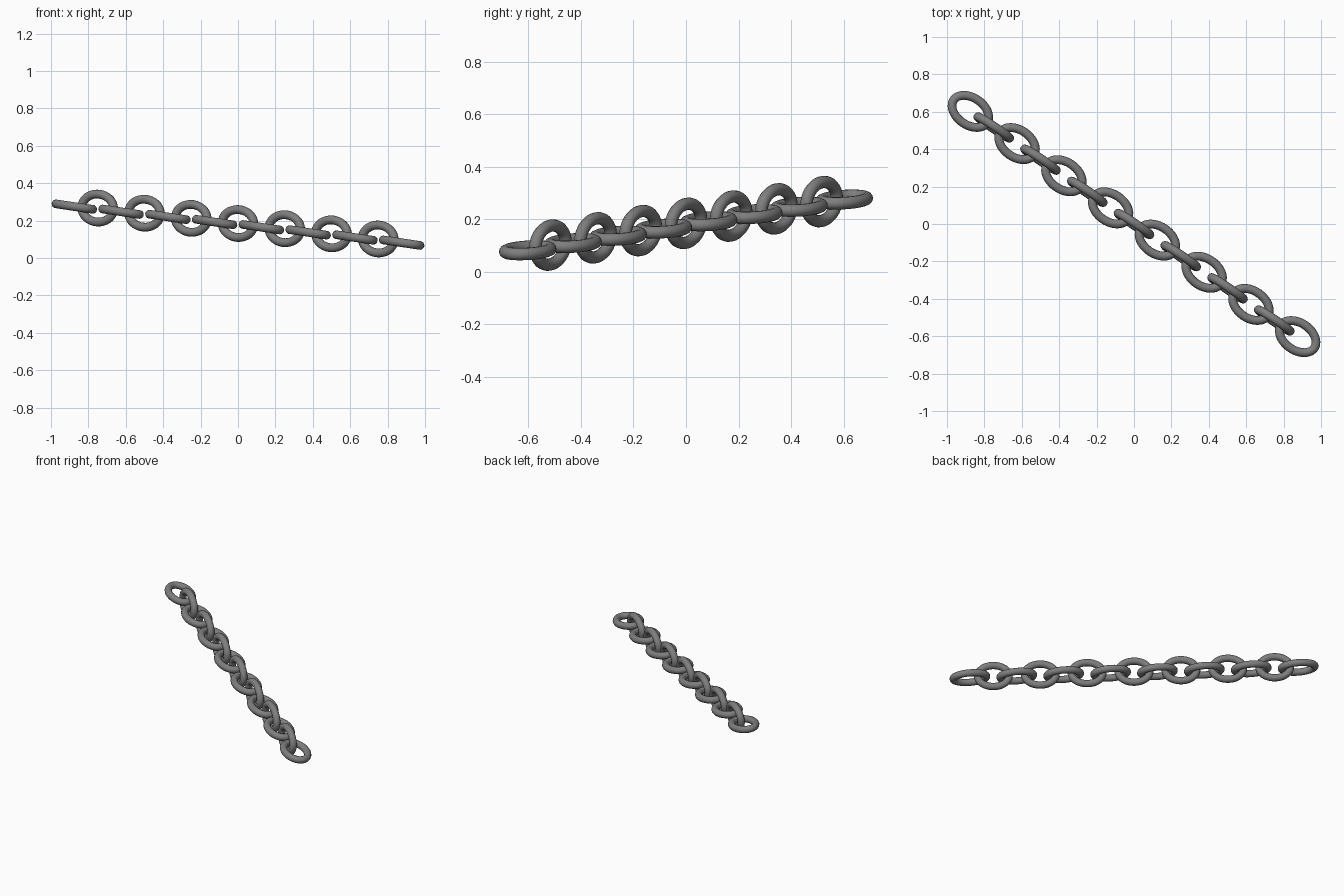
import bpy, math
from mathutils import Matrix, Vector

if "Cube" in bpy.data.objects:
    bpy.data.objects.remove(bpy.data.objects["Cube"])

TUBE = 0.0235          # radius of the bent rod
N_RING, N_TUBE = 40, 14

steel = bpy.data.materials.new("steel_grey")
steel.diffuse_color = (0.21, 0.21, 0.21, 1)
steel.use_nodes = True
steel.node_tree.nodes["Principled BSDF"].inputs["Base Color"].default_value = steel.diffuse_color


def make_link(name, long_r, short_r, matrix):
    """Oval ring of round rod, lying flat with its long axis on local x."""
    verts, faces = [], []
    for i in range(N_RING):
        t = 2 * math.pi * i / N_RING
        centre = Vector((long_r * math.cos(t), short_r * math.sin(t), 0))
        out = Vector((short_r * math.cos(t), long_r * math.sin(t), 0)).normalized()
        for j in range(N_TUBE):
            s = 2 * math.pi * j / N_TUBE
            verts.append(centre + TUBE * (math.cos(s) * out + math.sin(s) * Vector((0, 0, 1))))
            a, b = i * N_TUBE, (i + 1) % N_RING * N_TUBE
            k = (j + 1) % N_TUBE
            faces.append((a + j, b + j, b + k, a + k))
    mesh = bpy.data.meshes.new(name)
    mesh.from_pydata(verts, [], faces)
    mesh.materials.append(steel)
    mesh.shade_smooth()
    obj = bpy.data.objects.new(name, mesh)
    obj.matrix_world = matrix
    bpy.context.collection.objects.link(obj)


# Links alternate flat and upright along a gently falling diagonal
start, end = Vector((-0.875, 0.602, 0.275)), Vector((0.875, -0.602, 0.082))
tilt = Matrix.Rotation(math.radians(8.5), 4, 'Y') @ Matrix.Rotation(math.radians(-34), 4, 'Z')
for n in range(15):
    place = Matrix.Translation(start.lerp(end, n / 14)) @ tilt
    if n % 2 == 0:
        make_link(f"flat_link_{n // 2 + 1}", 0.109, 0.073, place)
    else:
        place = Matrix.Translation((0, 0, 0.006)) @ place @ Matrix.Rotation(math.pi / 2, 4, 'X')
        make_link(f"upright_link_{n // 2 + 1}", 0.103, 0.0745, place)
